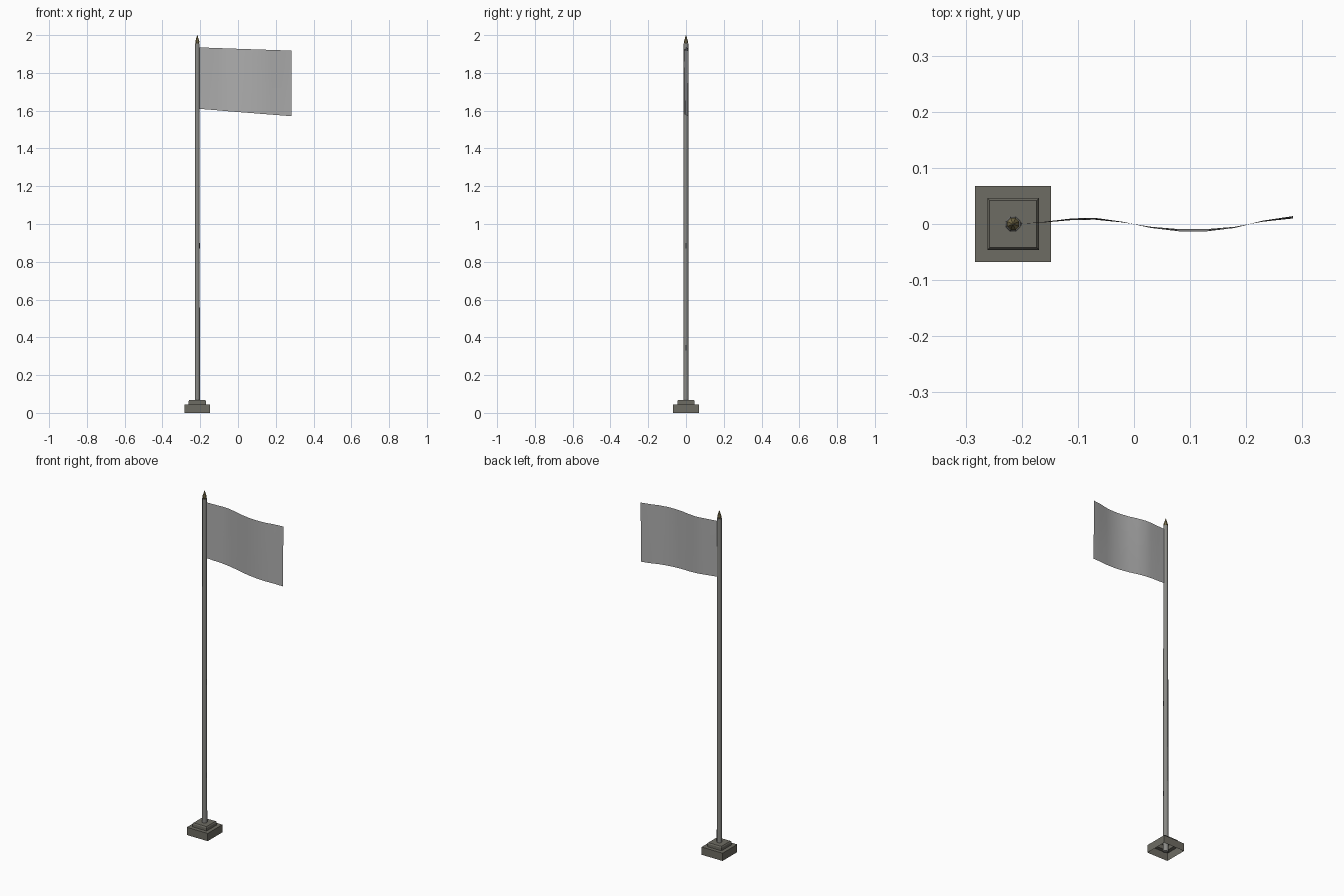
import bpy, bmesh, math

if "Cube" in bpy.data.objects:
    bpy.data.objects.remove(bpy.data.objects["Cube"])

CX = -0.2155  # pole axis


def material(name, r, g, b):
    m = bpy.data.materials.new(name)
    m.diffuse_color = (r, g, b, 1)
    m.use_nodes = True
    m.node_tree.nodes["Principled BSDF"].inputs["Base Color"].default_value = m.diffuse_color
    return m


STONE = material("stone", 0.155, 0.15, 0.125)
METAL = material("metal", 0.25, 0.25, 0.235)
BRASS = material("brass", 0.22, 0.18, 0.08)
DARK = material("dark", 0.03, 0.03, 0.03)
CLOTH = material("cloth", 0.42, 0.42, 0.42)


def finish(name, bm, mat, smooth=False):
    bmesh.ops.recalc_face_normals(bm, faces=bm.faces)
    me = bpy.data.meshes.new(name)
    bm.to_mesh(me)
    bm.free()
    me.materials.append(mat)
    ob = bpy.data.objects.new(name, me)
    bpy.context.collection.objects.link(ob)
    if smooth:
        me.shade_smooth()
        me.set_sharp_from_angle(angle=math.radians(50))
    return ob


def stack(name, sides, levels, mat, cap_bottom=False, turn=0.0, smooth=False):
    """Regular-polygon rings (radius, z) bridged upward and closed on top."""
    bm = bmesh.new()
    rings = []
    for r, z in levels:
        rings.append([bm.verts.new((CX + r * math.cos(turn + math.tau * i / sides),
                                    r * math.sin(turn + math.tau * i / sides), z))
                      for i in range(sides)])
    for a, b in zip(rings, rings[1:]):
        for i in range(sides):
            j = (i + 1) % sides
            bm.faces.new((a[i], a[j], b[j], b[i]))
    bm.faces.new(rings[-1])
    if cap_bottom:
        bm.faces.new(rings[0])
    return finish(name, bm, mat, smooth)


def box(name, loc, size, mat):
    bm = bmesh.new()
    bmesh.ops.create_cube(bm, size=1)
    for v in bm.verts:
        v.co = [l + c * s for l, c, s in zip(loc, v.co, size)]
    return finish(name, bm, mat)


# Stepped square base, open underneath
q = math.sqrt(2)
stack("base", 4, [(0.0675 * q, 0), (0.0675 * q, 0.045), (0.046 * q, 0.045),
                  (0.046 * q, 0.062), (0.042 * q, 0.068)], STONE, turn=math.pi / 4)

# Pole and pointed finial
stack("pole", 8, [(0.0145, 0.0), (0.0130, 1.955)], METAL, True, math.pi / 8, True)
stack("finial", 8, [(0.007, 1.95), (0.0115, 1.962), (0.0115, 1.967), (0.001, 2.0)],
      BRASS, True, math.pi / 8)

# Small fittings on the flag side of the pole
for i, z in enumerate((0.345, 0.885)):
    box(f"cleat_{i}", (CX + 0.0125, 0, z), (0.005, 0.005, 0.03), DARK)

# Waving flag: a single sheet, drooping and flattening toward the bottom
wave = [(-0.206, 0), (-0.16, 0.004), (-0.11, 0.010), (-0.07, 0.011), (-0.02, 0.004),
        (0.03, -0.007), (0.08, -0.013), (0.13, -0.013), (0.18, -0.007),
        (0.23, 0.006), (0.283, 0.014)]
bm = bmesh.new()
rows = 4
grid = []
for k, (x, y) in enumerate(wave):
    t = k / (len(wave) - 1)
    top, bottom = 1.935 - 0.017 * t, 1.610 - 0.039 * t
    grid.append([bm.verts.new((x, y * (0.7 + 0.3 * r / rows),
                               bottom + (top - bottom) * r / rows))
                 for r in range(rows + 1)])
for a, b in zip(grid, grid[1:]):
    for r in range(rows):
        bm.faces.new((a[r], b[r], b[r + 1], a[r + 1]))
finish("flag", bm, CLOTH, True)
